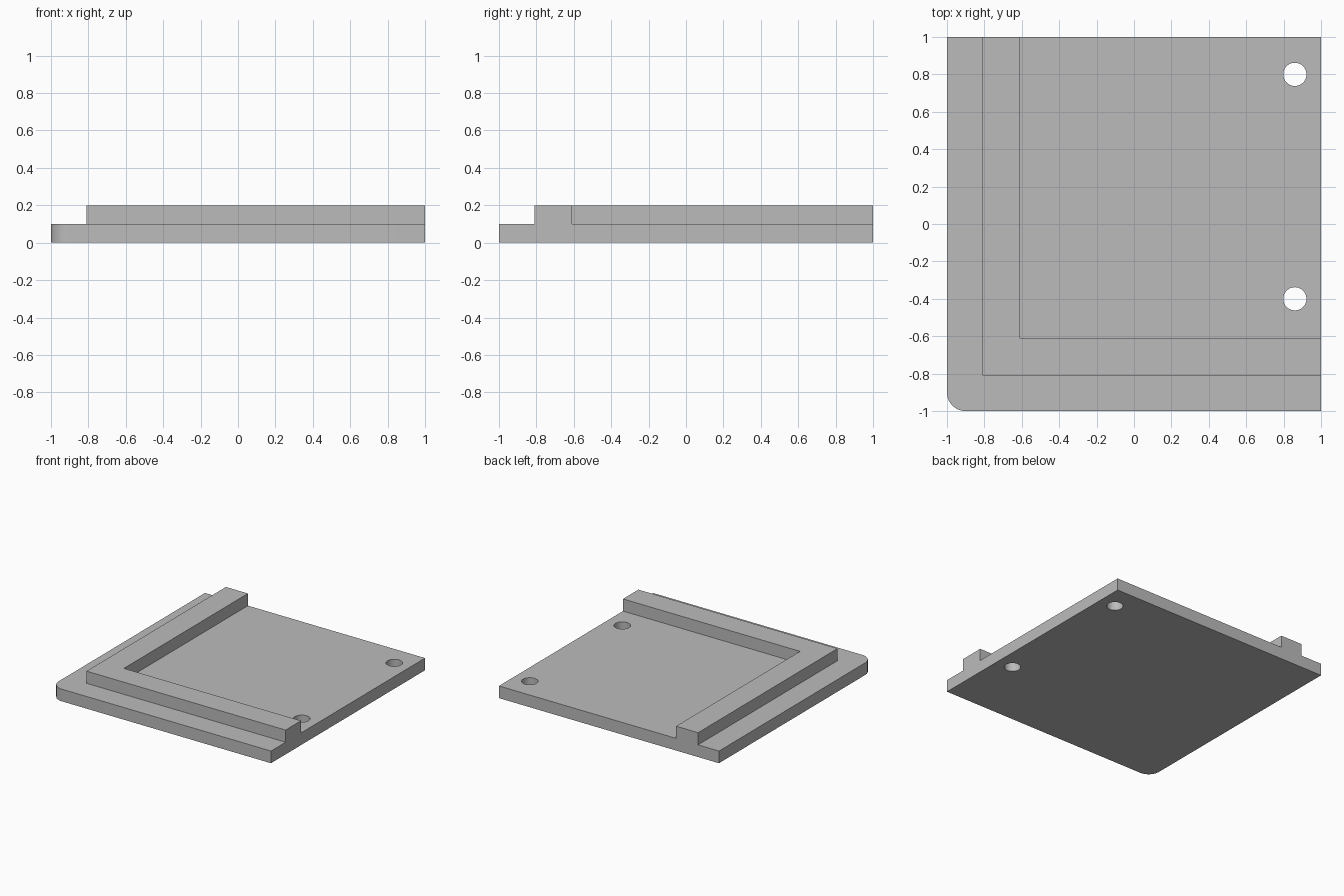
import bpy, bmesh, math

cube = bpy.data.objects.get("Cube")
if cube:
    bpy.data.objects.remove(cube, do_unlink=True)

grey = bpy.data.materials.new("plain grey")
grey.use_nodes = True
COLOUR = (0.5, 0.5, 0.5, 1)
grey.diffuse_color = COLOUR
grey.node_tree.nodes["Principled BSDF"].inputs["Base Color"].default_value = COLOUR


def prism(name, outline, bottom, top):
    """Extrude a flat outline upwards into a solid."""
    bm = bmesh.new()
    face = bm.faces.new([bm.verts.new((x, y, bottom)) for x, y in outline])
    result = bmesh.ops.extrude_face_region(bm, geom=[face])
    for v in result["geom"]:
        if isinstance(v, bmesh.types.BMVert):
            v.co.z = top
    bmesh.ops.recalc_face_normals(bm, faces=bm.faces)
    mesh = bpy.data.meshes.new(name)
    bm.to_mesh(mesh)
    bm.free()
    mesh.materials.append(grey)
    obj = bpy.data.objects.new(name, mesh)
    bpy.context.collection.objects.link(obj)
    return obj


def arc(cx, cy, radius, start, end, steps):
    angles = [math.radians(start + (end - start) * i / steps) for i in range(steps + 1)]
    return [(cx + radius * math.cos(a), cy + radius * math.sin(a)) for a in angles]


def combine(target, tool, operation):
    mod = target.modifiers.new(operation.title(), "BOOLEAN")
    mod.object = tool
    mod.operation = operation
    mod.solver = "EXACT"
    bpy.context.view_layer.objects.active = target
    bpy.ops.object.modifier_apply(modifier=mod.name)
    bpy.data.objects.remove(tool, do_unlink=True)


THICK, HEIGHT, CORNER = 0.1, 0.2, 0.1
OUTER, INNER = -0.81, -0.61

# Base plate with one rounded corner
corner = arc(-1 + CORNER, -1 + CORNER, CORNER, 180, 270, 16)
plate = prism("base_plate", corner + [(1, -1), (1, 1), (-1, 1)], 0, THICK)

# Raised L-shaped locating rib
rib = prism("corner_rib", [(OUTER, OUTER), (1, OUTER), (1, INNER),
                           (INNER, INNER), (INNER, 1), (OUTER, 1)], THICK, HEIGHT)
combine(plate, rib, "UNION")

# Two through holes near the left edge
for y in (0.8, -0.4):
    hole = prism("hole_cutter", arc(0.86, y, 0.062, 0, 360, 48)[:-1], -THICK, HEIGHT)
    hole.hide_render = True
    combine(plate, hole, "DIFFERENCE")

# Smooth the round surfaces, keep the edges crisp
bpy.ops.object.select_all(action="DESELECT")
plate.select_set(True)
bpy.context.view_layer.objects.active = plate
bpy.ops.object.shade_smooth_by_angle(angle=math.radians(30))
